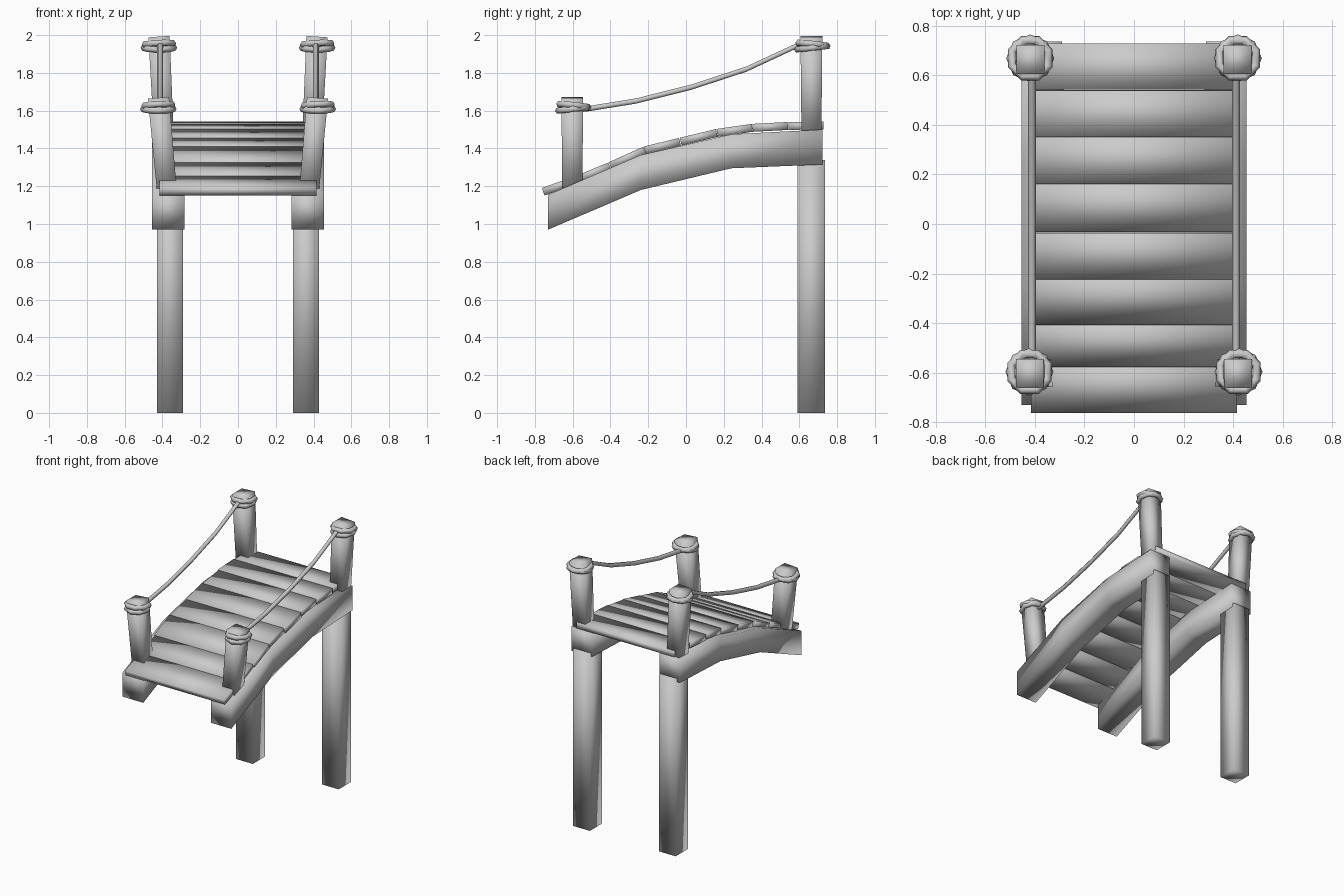
import bpy, math
from mathutils import Vector, Matrix

if "Cube" in bpy.data.objects:
    bpy.data.objects.remove(bpy.data.objects["Cube"])


def loft(name, rings, closed=False):
    """Join equal-sized point rings into a skin, capped unless closed."""
    n, m = len(rings[0]), len(rings)
    verts = [tuple(p) for r in rings for p in r]
    faces = []
    for i in range(m if closed else m - 1):
        a, b = i * n, ((i + 1) % m) * n
        faces += [(a + k, a + (k + 1) % n, b + (k + 1) % n, b + k) for k in range(n)]
    if not closed:
        faces += [tuple(reversed(range(n))), tuple(range((m - 1) * n, m * n))]
    me = bpy.data.meshes.new(name)
    me.from_pydata(verts, [], faces)
    ob = bpy.data.objects.new(name, me)
    bpy.context.collection.objects.link(ob)
    bpy.context.view_layer.objects.active = ob
    ob.select_set(True)
    bpy.ops.object.mode_set(mode='EDIT')
    bpy.ops.mesh.select_all(action='SELECT')
    bpy.ops.mesh.normals_make_consistent(inside=False)
    bpy.ops.object.mode_set(mode='OBJECT')
    ob.select_set(False)
    me.polygons.foreach_set("use_smooth", [True] * len(me.polygons))
    return ob


def square(x, y, z, w, d, slope=0.0):
    return [(x + sx * w / 2, y + sy * d / 2, z + slope * sx * w / 2)
            for sx, sy in ((-1, -1), (1, -1), (1, 1), (-1, 1))]


def rope_ring(name, centre, radius, thick, tilt, turn):
    """Eight-sided wrap of rope, tilted around the post."""
    mat = (Matrix.Translation(centre) @ Matrix.Rotation(turn, 4, 'Z')
           @ Matrix.Rotation(tilt, 4, 'X'))
    rings = []
    for i in range(8):
        a = math.tau * i / 8
        rings.append([mat @ Vector((math.cos(a) * (radius + thick * math.cos(b)),
                                    math.sin(a) * (radius + thick * math.cos(b)),
                                    thick * math.sin(b)))
                      for b in (math.tau * k / 6 for k in range(6))])
    return loft(name, rings, closed=True)


# Curved side beams: (y, bottom z, top z)
beam = [(-0.73, 0.97, 1.155), (-0.24, 1.18, 1.365), (0.24, 1.295, 1.475), (0.722, 1.315, 1.50)]
# Slack handrail rope: (y, z)
rope = [(-0.60, 1.603), (-0.52, 1.61), (-0.26, 1.652), (0.03, 1.725), (0.32, 1.82), (0.60, 1.95), (0.66, 1.975)]

for s, side in ((-1, "left"), (1, "right")):
    loft(f"{side}_leg", [square(s * 0.36, 0.664, z, 0.14, 0.145) for z in (0, 1.34)])
    loft(f"{side}_beam", [[(s * 0.283, y, lo), (s * 0.455, y, lo), (s * 0.455, y, hi), (s * 0.283, y, hi)]
                          for y, lo, hi in beam])
    # Posts lean outwards, each with two crossed rope wraps
    for end, y, z0, z1, x0, x1 in (("front", -0.602, 1.17, 1.668, 0.376, 0.421),
                                   ("rear", 0.664, 1.46, 1.992, 0.392, 0.418)):
        loft(f"{side}_{end}_post", [square(s * x0, y, z0, 0.105, 0.105),
                                    square(s * x1, y, z1, 0.112, 0.116, -s * 0.07)])
        zc = z1 - 0.05
        for k, t in enumerate((0.11, -0.11)):
            rope_ring(f"{side}_{end}_rope_wrap_{k + 1}", (s * (x1 + 0.001), y + 0.005, zc - 0.009 + 0.018 * k),
                      0.079, 0.018, t, math.pi / 8 * k)
    loft(f"{side}_hand_rope", [[(s * 0.412 + 0.016 * math.cos(b), y, z + 0.016 * math.sin(b))
                                for b in (math.tau * k / 6 for k in range(6))] for y, z in rope])

# Deck planks laid along the top of the arch: (y, top z)
deck = [(-0.765, 1.19), (-0.58, 1.256), (-0.41, 1.326), (-0.225, 1.41), (-0.035, 1.456),
        (0.16, 1.503), (0.35, 1.53), (0.54, 1.54), (0.73, 1.543)]
for i, ((ya, za), (yb, zb)) in enumerate(zip(deck, deck[1:])):
    d = Vector((0, yb - ya, zb - za)).normalized()
    n = Vector((0, -d.z, d.y)) * 0.042
    a, b = Vector((0, ya, za)) + d * 0.002, Vector((0, yb, zb)) - d * 0.002
    w = 0.415 if i % 2 == 0 else 0.408
    loft(f"plank_{i + 1}", [[p + Vector((x, 0, 0)) for p in (a, b, b - n, a - n)] for x in (-w, w)])
